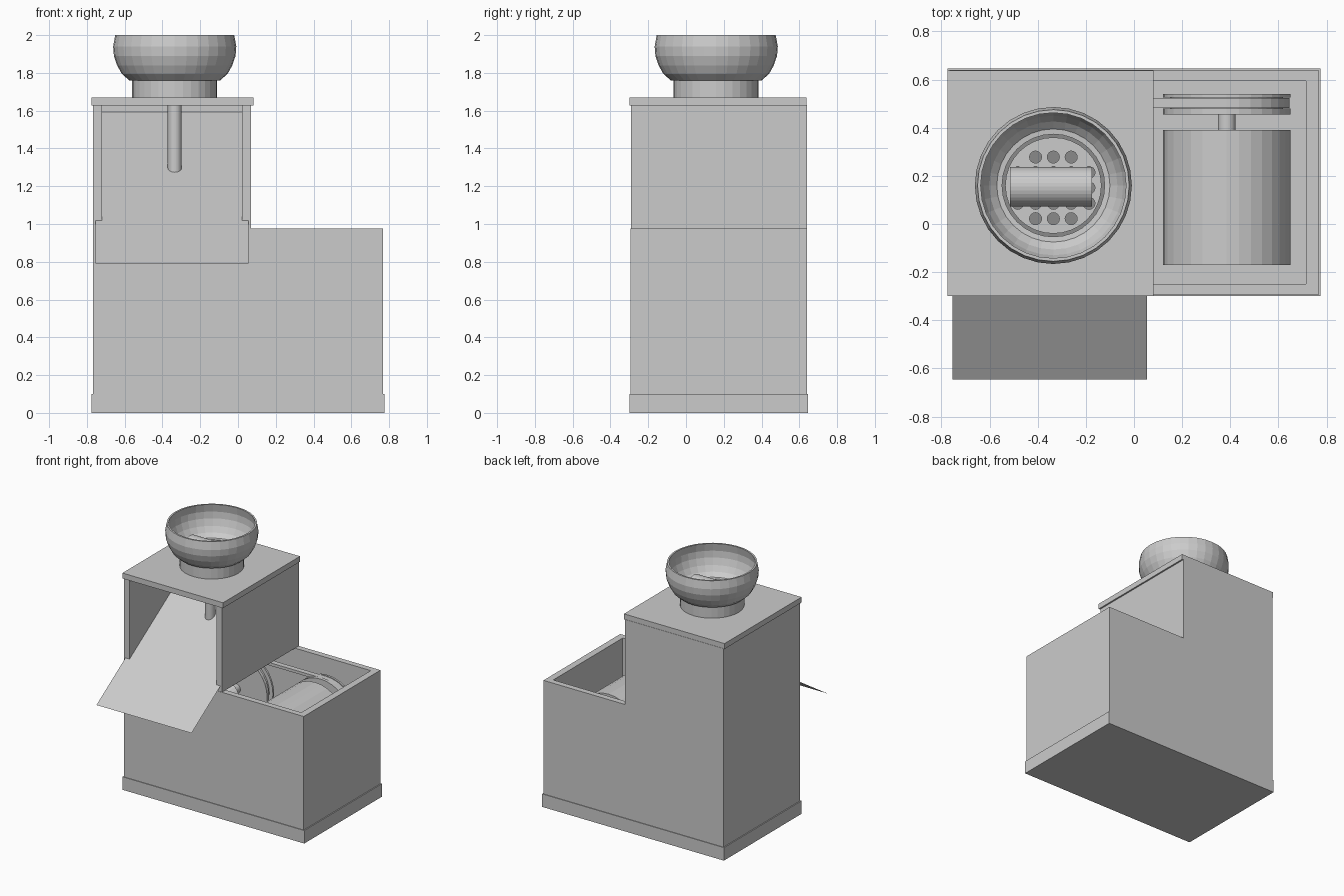
import bpy, bmesh, math
from mathutils import Vector, Matrix

if "Cube" in bpy.data.objects:
    bpy.data.objects.remove(bpy.data.objects["Cube"])

CX, CY = -0.335, 0.16      # grinding axis
MX, WZ = 0.385, 0.61       # motor x, wheel height


def finish(name, bm, smooth=False):
    bmesh.ops.recalc_face_normals(bm, faces=bm.faces)
    me = bpy.data.meshes.new(name)
    bm.to_mesh(me)
    bm.free()
    ob = bpy.data.objects.new(name, me)
    bpy.context.collection.objects.link(ob)
    return ob


def add_box(bm, x0, x1, y0, y1, z0, z1):
    m = Matrix.Translation(((x0 + x1) / 2, (y0 + y1) / 2, (z0 + z1) / 2)) @ \
        Matrix.Diagonal((x1 - x0, y1 - y0, z1 - z0, 1))
    bmesh.ops.create_cube(bm, size=1, matrix=m)


def boxes(name, *dims):
    bm = bmesh.new()
    for d in dims:
        add_box(bm, *d)
    return finish(name, bm)


def add_rod(bm, a, b, r, r2=None, n=32):
    a, b = Vector(a), Vector(b)
    d = b - a
    m = Matrix.Translation((a + b) / 2) @ d.to_track_quat('Z', 'Y').to_matrix().to_4x4()
    bmesh.ops.create_cone(bm, cap_ends=True, segments=n, radius1=r,
                          radius2=r if r2 is None else r2, depth=d.length, matrix=m)


def rods(name, *specs):
    bm = bmesh.new()
    for s in specs:
        add_rod(bm, *s)
    return finish(name, bm)


def lathe(name, profile, n=32):
    bm = bmesh.new()
    rings = [[bm.verts.new((CX + r * math.cos(2 * math.pi * i / n),
                            CY + r * math.sin(2 * math.pi * i / n), z))
              for i in range(n)] for r, z in profile]
    for a, b in zip(rings, rings[1:] + rings[:1]):
        for i in range(n):
            j = (i + 1) % n
            bm.faces.new((a[i], a[j], b[j], b[i]))
    return finish(name, bm)


def cut(ob, cutter):
    mod = ob.modifiers.new("cut", 'BOOLEAN')
    mod.operation, mod.object, mod.solver = 'DIFFERENCE', cutter, 'EXACT'
    cutter.hide_render = True
    cutter.hide_set(True)


# casing: plinth, open lower box, open-fronted tower
boxes("plinth", (-0.775, 0.775, -0.3, 0.645, 0, 0.1))
boxes("lower_casing",
      (-0.767, 0.767, -0.295, -0.25, 0.1, 0.975), (-0.767, 0.767, 0.595, 0.64, 0.1, 0.975),
      (-0.767, -0.72, -0.25, 0.595, 0.1, 0.975), (0.715, 0.767, -0.25, 0.595, 0.1, 0.975))
boxes("tower_casing",
      (-0.767, -0.72, -0.292, 0.64, 0.975, 1.63), (0.02, 0.07, -0.292, 0.64, 0.975, 1.63),
      (-0.72, 0.02, 0.595, 0.64, 0.975, 1.63))

# lid with round outlet
lid = boxes("tower_lid", (-0.775, 0.082, -0.3, 0.638, 1.628, 1.67))
cut(lid, rods("lid_cutter", ((CX, CY, 1.5), (CX, CY, 1.8), 0.213)))

# sloping sheet chute
bm = bmesh.new()
bm.faces.new([bm.verts.new(p) for p in ((-0.755, -0.645, 0.79), (-0.755, 0.615, 1.605),
                                        (0.055, 0.615, 1.605), (0.055, -0.645, 0.79))])
me = bpy.data.meshes.new("chute")
bm.to_mesh(me)
bm.free()
bpy.context.collection.objects.link(bpy.data.objects.new("chute", me))

# hopper bowl with neck
lathe("hopper_bowl", [(0.225, 1.67), (0.225, 1.76), (0.24, 1.76), (0.28, 1.795), (0.305, 1.84),
                      (0.322, 1.89), (0.326, 1.94), (0.315, 2.0), (0.302, 2.0), (0.313, 1.94),
                      (0.308, 1.89), (0.29, 1.84), (0.266, 1.80), (0.235, 1.772),
                      (0.213, 1.77), (0.213, 1.67)])

# perforated plate
plate = rods("perforated_plate", ((CX, CY, 1.66), (CX, CY, 1.69), 0.2))
holes = [(i, j) for i in range(-2, 3) for j in range(-2, 3)
         if abs(i) + abs(j) < 4 and (abs(j) < 2 or abs(i) < 2) and (i, j) != (0, 0)]
cut(plate, rods("hole_cutter", *[((CX + i * 0.074, CY - 0.01 + j * 0.064, 1.6),
                                  (CX + i * 0.074, CY - 0.01 + j * 0.064, 1.75), 0.025, None, 16)
                                 for i, j in holes]))

# crushing roller and vertical drive shaft
rods("roller", ((-0.515, 0.155, 1.775), (-0.175, 0.155, 1.775), 0.082))
rods("vertical_shaft", ((CX, 0.14, 0.61), (CX, 0.14, 1.75), 0.037))

# motor
rods("motor", ((MX, -0.17, WZ), (MX, 0.39, WZ), 0.265),
     ((MX, 0.39, WZ), (MX, 0.47, WZ), 0.037))
boxes("motor_mount", (MX - 0.18, MX + 0.18, -0.12, 0.34, 0.1, 0.4))

# grooved wheels and belt
for name, x in (("motor_wheel", MX), ("driven_wheel", CX)):
    rods(name, ((x, 0.455, WZ), (x, 0.48, WZ), 0.265), ((x, 0.48, WZ), (x, 0.525, WZ), 0.235),
         ((x, 0.525, WZ), (x, 0.54, WZ), 0.265))
bm = bmesh.new()
loop = []
for k in range(34):
    side = k < 17
    a = math.pi * ((k if side else k - 1) / 16 - 0.5)
    loop.append(((MX if side else CX), math.cos(a), math.sin(a)))
rings = [[bm.verts.new((x + r * c, y, WZ + r * s)) for r, y in
          ((0.238, 0.482), (0.26, 0.482), (0.26, 0.523), (0.238, 0.523))] for x, c, s in loop]
for a, b in zip(rings, rings[1:] + rings[:1]):
    for i in range(4):
        j = (i + 1) % 4
        bm.faces.new((a[i], a[j], b[j], b[i]))
finish("belt", bm)

# bevel gears joining wheel and shaft
rods("bevel_gears", ((CX, 0.29, WZ), (CX, 0.455, WZ), 0.037),
     ((CX, 0.22, WZ), (CX, 0.3, WZ), 0.08, 0.14), ((CX, 0.14, 0.69), (CX, 0.14, 0.77), 0.08, 0.14))
